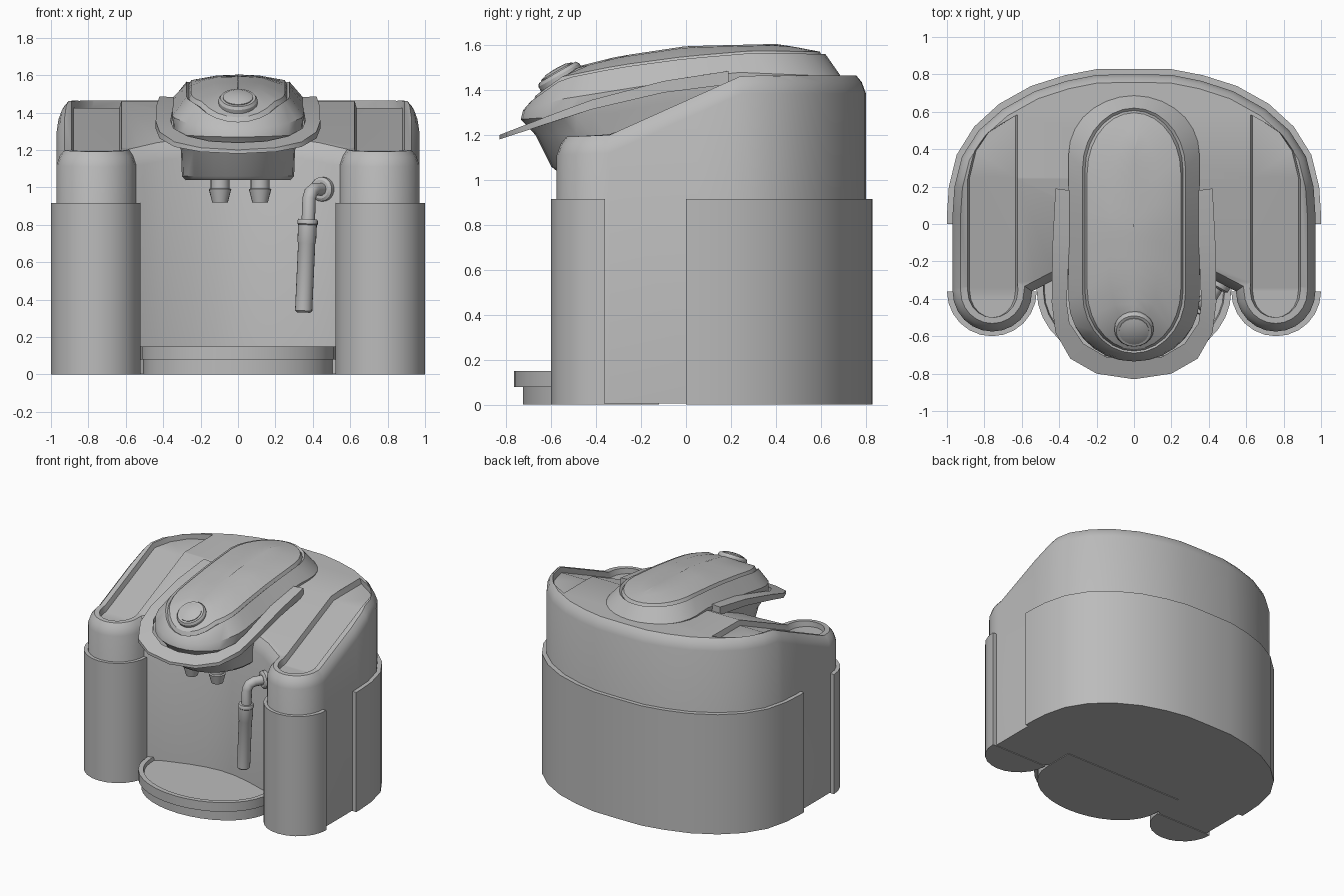
import bpy, bmesh
from math import sin, cos, pi, radians
from mathutils import Vector

if "Cube" in bpy.data.objects:
    bpy.data.objects.remove(bpy.data.objects["Cube"])

grey = bpy.data.materials.new("warm_grey")
grey.use_nodes = True
grey.diffuse_color = (0.5, 0.5, 0.5, 1)
grey.node_tree.nodes["Principled BSDF"].inputs["Base Color"].default_value = (0.5, 0.5, 0.5, 1)


def finish(name, bm):
    bmesh.ops.recalc_face_normals(bm, faces=bm.faces)
    mesh = bpy.data.meshes.new(name)
    bm.to_mesh(mesh)
    bm.free()
    mesh.materials.append(grey)
    obj = bpy.data.objects.new(name, mesh)
    bpy.context.collection.objects.link(obj)
    return obj


def height(points):
    """Piecewise linear height along y."""
    def f(y):
        if y <= points[0][0]:
            return points[0][1]
        for (a, za), (b, zb) in zip(points, points[1:]):
            if y <= b:
                return za + (zb - za) * (y - a) / (b - a)
        return points[-1][1]
    return f


def level(z):
    return lambda y: z


def arc(cx, cy, rx, ry, start, end, n):
    return [(cx + rx * cos(radians(start + (end - start) * i / n)),
             cy + ry * sin(radians(start + (end - start) * i / n))) for i in range(n + 1)]


def mirrored(half):
    return half + [(-x, y) for x, y in reversed(half) if abs(x) > 1e-4]


def prism(name, outline, low, high, steps=((0, 0),), cuts=(), taper=1.0):
    """Extruded outline; steps are (inset, drop below the top) for the rim."""
    bm = bmesh.new()
    n = len(outline)
    bottom = [bm.verts.new((x, y, 0)) for x, y in outline]
    top = [bm.verts.new((x, y, 10)) for x, y in outline]
    bm.faces.new(bottom)
    bm.faces.new(top)
    for i in range(n):
        bm.faces.new((bottom[i], bottom[(i + 1) % n], top[(i + 1) % n], top[i]))
    bmesh.ops.recalc_face_normals(bm, faces=bm.faces)
    for y in cuts:
        bmesh.ops.bisect_plane(bm, geom=bm.verts[:] + bm.edges[:] + bm.faces[:],
                               plane_co=(0, y, 0), plane_no=(0, 1, 0))
    bm.normal_update()
    caps = [f for f in bm.faces if f.normal.z > 0.9]
    # The drop of each rim is held as its offset below a flat working plane
    for inset, drop in steps:
        if inset:
            bmesh.ops.inset_region(bm, faces=caps, thickness=inset, use_even_offset=True)
        for v in {v for f in caps for v in f.verts}:
            v.co.z = 10 - drop
        bm.normal_update()
    cx = sum(p[0] for p in outline) / n
    for v in bm.verts:
        if v.co.z > 5:
            v.co.z += high(v.co.y) - 10
        else:
            v.co.x = cx + (v.co.x - cx) * taper
            v.co.z = low(v.co.y)
    return finish(name, bm)


def loft(name, rings):
    bm = bmesh.new()
    loops = [[bm.verts.new(p) for p in r] for r in rings]
    n = len(loops[0])
    for a, b in zip(loops, loops[1:]):
        for i in range(n):
            bm.faces.new((a[i], a[(i + 1) % n], b[(i + 1) % n], b[i]))
    bm.faces.new(loops[0])
    bm.faces.new(loops[-1])
    return finish(name, bm)


def turned(name, origin, axis, profile, n=20):
    """Stack of circles (radius, distance) along an axis."""
    q = Vector(axis).to_track_quat('Z', 'Y')
    return loft(name, [[Vector(origin) + q @ Vector((r * cos(2 * pi * i / n), r * sin(2 * pi * i / n), d))
                        for i in range(n)] for r, d in profile])


# Main body with sloping top and two rounded front columns
top = height([(-0.58, 1.19), (-0.34, 1.20), (0.25, 1.465), (0.8, 1.465)])
back = [(0, .80), (.2, .797), (.36, .765), (.53, .71), (.70, .615), (.83, .5), (.92, .36), (.96, .2), (.97, .05)]
wall = [(.42, -.295), (.25, -.24), (.12, -.21), (0, -.2)]
column = arc(.7575, -.36, .2125, .215, 0, -180, 12)
body = prism("main_body", mirrored(back + column + wall), level(.005), top,
             ((0, .08), (.018, .03), (.025, 0)), cuts=(-.34, .25))

# Shallow trays sunk into the shoulders
tray_half = [(.61, .585), (.78, .49), (.86, .39), (.9, .25)] + arc(.755, -.36, .145, .14, 0, -180, 10)
for side in (1, -1):
    cutter = prism("tray_cutter", [(side * x, y) for x, y in tray_half],
                   lambda y: top(y) - .04, lambda y: top(y) + .04, cuts=(-.34, .25), taper=.84)
    cutter.hide_render = True
    cut = body.modifiers.new("tray", 'BOOLEAN')
    cut.operation, cut.object, cut.solver = 'DIFFERENCE', cutter, 'EXACT'
    bpy.context.view_layer.objects.active = body
    bpy.ops.object.modifier_apply(modifier="tray")
    bpy.data.objects.remove(cutter)

# Lower casing round the back and sleeves on the columns
shell = [(0, .83), (.2, .828), (.37, .795), (.55, .738), (.72, .643), (.855, .52), (.948, .37), (.99, .2), (1, .05), (1, 0)]
prism("rear_casing", mirrored(shell), level(0), level(.915))
for side, label in ((1, "left"), (-1, "right")):
    prism(label + "_sleeve", [(side * x, y) for x, y in arc(.76, -.36, .24, .24, 0, -180, 12)],
          level(0), level(.915))

# Drip tray, rounded in front and running back under the wall
prism("drip_tray_base", arc(0, -.36, .505, .365, 180, 360, 18) + [(.505, -.12), (-.505, -.12)],
      level(0), level(.08))
prism("drip_tray", arc(0, -.36, .52, .405, 180, 360, 18) + [(.52, -.12), (-.52, -.12)],
      level(.08), level(.15), ((0, 0), (.035, 0), (.006, .025)))


# Brewing head, lofted from long rounded rings
def ring(w, front, rear, z):
    end = min(.32, (rear - front) * .4)
    pts = arc(0, front + end, w, end, 180, 360, 14)
    sides = [front + end + (rear - front - 2 * end) * i / 6 for i in range(1, 6)]
    pts += [(w, y) for y in sides]
    pts += arc(0, rear - end, w, end, 0, 180, 14)
    pts += [(-w, y) for y in reversed(sides)]
    return [(x, y, z(y)) for x, y in pts]


rim = height([(-.69, 1.35), (-.55, 1.45), (-.3, 1.50), (0, 1.54), (.3, 1.565), (.62, 1.56)])
crown = height([(-.62, 1.43), (-.5, 1.50), (-.3, 1.55), (0, 1.595), (.4, 1.605), (.55, 1.59)])
loft("brewing_head", [
    ring(.28, -.575, .2, level(1.04)),
    ring(.30, -.60, .2, level(1.06)),
    ring(.305, -.67, .25, level(1.2)),
    ring(.345, -.735, .69, height([(-.73, 1.27), (-.3, 1.3), (.1, 1.38), (.68, 1.43)])),
    ring(.35, -.725, .69, height([(-.72, 1.31), (-.55, 1.36), (-.3, 1.40), (.2, 1.48), (.68, 1.46)])),
    ring(.275, -.69, .62, rim),
    ring(.262, -.68, .607, lambda y: rim(y) - .012),
    ring(.25, -.67, .595, lambda y: rim(y) + .01),
    ring(.13, -.55, .50, lambda y: crown(y) - .006),
    ring(.004, -.5, .40, crown)])

# Round button on the nose of the head
turned("button_ring", (0, -.55, 1.44), (0, -.5, .86), ((.105, -.03), (.105, .03), (.095, .045), (.08, .045)))
turned("button_cap", (0, -.55, 1.44), (0, -.5, .86), ((.08, 0), (.08, .05), (.05, .06), (.01, .063)))

# Lift handle wrapped round the head
outer = mirrored([(.42, .19), (.435, -.1), (.44, -.42), (.42, -.58), (.34, -.72), (.2, -.8), (0, -.83)])
inner = mirrored([(.345, .18), (.345, -.1), (.36, -.42), (.345, -.53), (.27, -.64), (.15, -.71), (0, -.73)])
upper = height([(-.83, 1.2), (-.6, 1.29), (-.3, 1.40), (0, 1.46), (.19, 1.485)])
thick = height([(-.83, .02), (-.5, .04), (.19, .06)])
loft("lift_handle", [[(*o, upper(o[1])), (*i, upper(i[1])), (*i, upper(i[1]) - thick(i[1])),
                      (*o, upper(o[1]) - thick(o[1]))] for o, i in zip(outer, inner)])

# Pair of coffee spouts
for x, label in ((.118, "left"), (-.096, "right")):
    turned(label + "_spout", (x, -.42, 1.05), (0, 0, -1),
           ((.05, 0), (.05, .055), (.06, .06), (.042, .13), (.03, .13)))

# Steam wand: wall mount, bent pipe, collar and grip
turned("wand_mount", (.47, -.29, .99), (-.5, -.86, 0), ((.065, 0), (.065, .05), (.05, .06)))
curve = bpy.data.curves.new("wand_pipe", 'CURVE')
curve.dimensions = '3D'
curve.bevel_depth, curve.bevel_resolution, curve.use_fill_caps = .036, 3, True
path = [(.46, -.31, .99), (.41, -.39, .99), (.39, -.42, .975), (.38, -.435, .94), (.375, -.435, .80)]
line = curve.splines.new('POLY')
line.points.add(len(path) - 1)
for p, co in zip(line.points, path):
    p.co = (*co, 1)
curve.materials.append(grey)
pipe = bpy.data.objects.new("wand_pipe", curve)
bpy.context.collection.objects.link(pipe)
turned("wand_grip", (.373, -.435, .83), (-.045, 0, -1),
       ((.05, 0), (.055, .01), (.055, .025), (.05, .03), (.05, .12), (.046, .13), (.046, .49), (.035, .5)))

# Smooth shading with crisp edges
bpy.ops.object.select_all(action='DESELECT')
for obj in bpy.context.collection.objects:
    if obj.type == 'MESH':
        obj.select_set(True)
        bpy.context.view_layer.objects.active = obj
bpy.ops.object.shade_smooth_by_angle(angle=radians(32))
